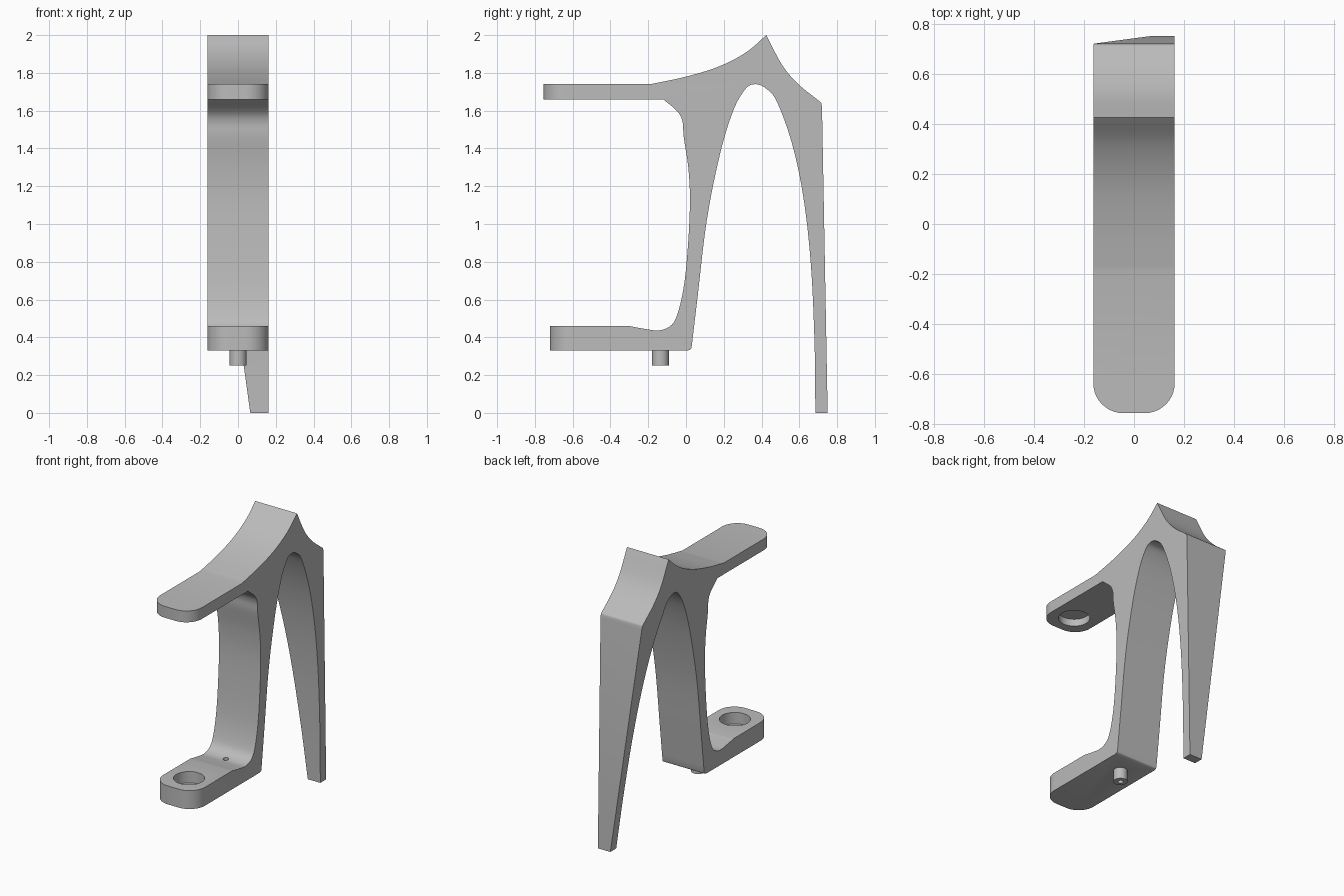
import bpy
import bmesh
from mathutils import Vector

cube = bpy.data.objects.get("Cube")
if cube:
    bpy.data.objects.remove(cube, do_unlink=True)

HALF = 0.1625  # half width of the bracket

grey = bpy.data.materials.new("plain grey")
grey.use_nodes = True
grey.diffuse_color = (0.5, 0.5, 0.5, 1)
grey.node_tree.nodes["Principled BSDF"].inputs["Base Color"].default_value = (0.5, 0.5, 0.5, 1)


def smooth_path(points, steps=6):
    """Catmull-Rom curve through the points, without the last one."""
    pts = [Vector(p) for p in points]
    pts = [2 * pts[0] - pts[1]] + pts + [2 * pts[-1] - pts[-2]]
    out = []
    for a, b, c, d in zip(pts, pts[1:], pts[2:], pts[3:]):
        for i in range(steps):
            t = i / steps
            out.append(0.5 * (2 * b + (c - a) * t + (2 * a - 5 * b + 4 * c - d) * t * t
                              + (3 * b - a - 3 * c + d) * t ** 3))
    return out


def make_prism(name, corners, offset):
    """Closed solid swept from a flat outline along an offset."""
    bm = bmesh.new()
    face = bm.faces.new([bm.verts.new(c) for c in corners])
    grown = bmesh.ops.extrude_face_region(bm, geom=[face])["geom"]
    bmesh.ops.translate(bm, vec=offset, verts=[v for v in grown if isinstance(v, bmesh.types.BMVert)])
    bmesh.ops.recalc_face_normals(bm, faces=bm.faces)
    return bm_object(name, bm)


def bm_object(name, bm):
    mesh = bpy.data.meshes.new(name)
    bm.to_mesh(mesh)
    bm.free()
    mesh.materials.append(grey)
    obj = bpy.data.objects.new(name, mesh)
    bpy.context.collection.objects.link(obj)
    return obj


def make_cylinder(name, radius, y, low, high):
    bpy.ops.mesh.primitive_cylinder_add(vertices=48, radius=radius, depth=high - low,
                                        location=(0, y, (low + high) / 2))
    obj = bpy.context.object
    obj.name = name
    obj.data.materials.append(grey)
    return obj


def combine(target, tool, operation):
    """Apply a boolean and remove the tool."""
    tool.hide_render = True
    mod = target.modifiers.new(operation.lower(), "BOOLEAN")
    mod.operation, mod.solver, mod.object = operation, "EXACT", tool
    bpy.context.view_layer.objects.active = target
    bpy.ops.object.modifier_apply(modifier=mod.name)
    bpy.data.objects.remove(tool, do_unlink=True)


# Side outline (y, z): smooth runs joined at corners
UPPER_TIP, LOWER_TIP = -0.755, -0.72
runs = [
    [(UPPER_TIP, 1.74), (-0.19, 1.74)],
    [(-0.19, 1.74), (0, 1.78), (0.177, 1.835), (0.32, 1.91), (0.425, 2)],
    [(0.425, 2), (0.51, 1.84), (0.595, 1.74), (0.7, 1.655)],
    [(0.7, 1.655), (0.715, 1.642), (0.72, 1.62)],
    [(0.72, 1.62), (0.75, 0)],
    [(0.75, 0), (0.685, 0)],
    [(0.685, 0), (0.68, 0.385), (0.66, 0.8), (0.62, 1.15), (0.56, 1.43), (0.48, 1.65),
     (0.42, 1.72), (0.365, 1.74), (0.315, 1.715), (0.25, 1.6), (0.18, 1.37),
     (0.11, 1.02), (0.062, 0.62), (0.03, 0.35)],
    [(0.03, 0.35), (0.025, 0.337), (0.01, 0.33)],
    [(0.01, 0.33), (LOWER_TIP, 0.33)],
    [(LOWER_TIP, 0.33), (LOWER_TIP, 0.46)],
    [(LOWER_TIP, 0.46), (-0.3, 0.46)],
    [(-0.3, 0.46), (-0.22, 0.445), (-0.14, 0.437), (-0.075, 0.467), (-0.04, 0.54),
     (-0.01, 0.68), (0.01, 0.88), (0.021, 1.12), (0.012, 1.3), (-0.012, 1.46), (-0.018, 1.54),
     (-0.045, 1.595), (-0.12, 1.66)],
    [(-0.12, 1.66), (UPPER_TIP, 1.66)],
    [(UPPER_TIP, 1.66), (UPPER_TIP, 1.74)],
]
outline = []
for run in runs:
    outline += smooth_path(run) if len(run) > 2 else [Vector(run[0])]
bracket = make_prism("bracket_body", [(-HALF, p.x, p.y) for p in outline], (2 * HALF, 0, 0))

# Round the front corners of both arms
bm = bmesh.new()
bm.from_mesh(bracket.data)
tips = [e for e in bm.edges
        if all(min(abs(v.co.y - UPPER_TIP), abs(v.co.y - LOWER_TIP)) < 1e-4 for v in e.verts)
        and abs(e.verts[0].co.z - e.verts[1].co.z) > 0.05]
bmesh.ops.bevel(bm, geom=tips, offset=0.12, segments=10, profile=0.5, affect="EDGES")
bm.to_mesh(bracket.data)
bm.free()

# Taper the rear leg on one side
wedge = [(-HALF, 1.64), (0.065, 0), (0.079, -0.1), (-0.4, -0.1), (-0.4, 1.64)]
combine(bracket, make_prism("leg_taper_cutter", [(x, 0.4, z) for x, z in wedge], (0, 0.6, 0)), "DIFFERENCE")

# Peg under the lower arm, its bore, and the blind pockets of both arms
PEG_Y = -0.135
combine(bracket, make_cylinder("peg", 0.045, PEG_Y, 0.25, 0.38), "UNION")
combine(bracket, make_cylinder("peg_bore_cutter", 0.018, PEG_Y, 0.2, 0.6), "DIFFERENCE")
combine(bracket, make_cylinder("lower_pocket_cutter", 0.1, -0.545, 0.38, 0.55), "DIFFERENCE")
combine(bracket, make_cylinder("upper_pocket_cutter", 0.1, -0.595, 1.55, 1.71), "DIFFERENCE")

bpy.ops.object.select_all(action="DESELECT")
bracket.select_set(True)
bpy.context.view_layer.objects.active = bracket
bpy.ops.object.shade_smooth_by_angle(angle=0.5)
